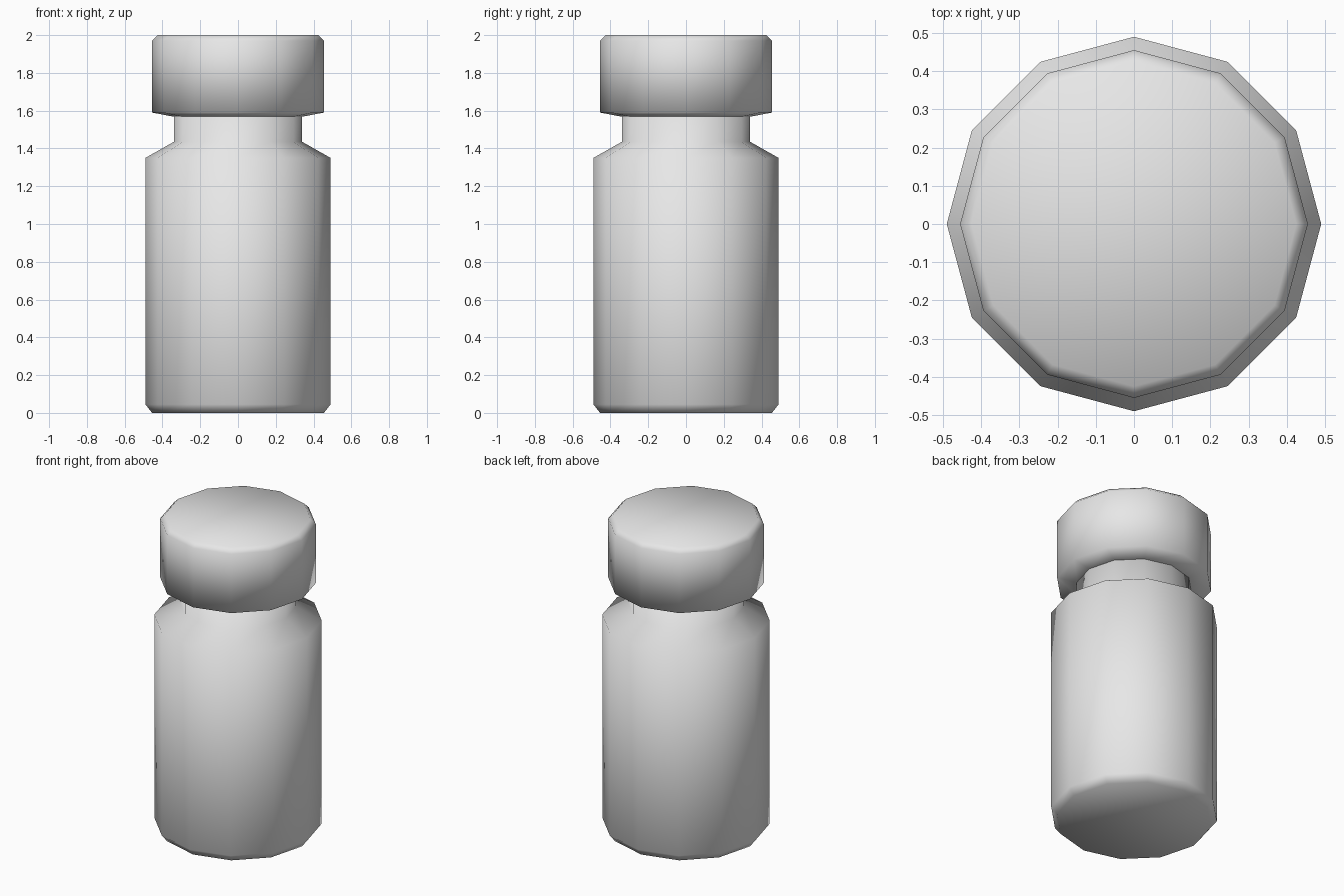
import bpy
import bmesh
from math import cos, sin, tau

cube = bpy.data.objects.get("Cube")
if cube:
    bpy.data.objects.remove(cube, do_unlink=True)

SIDES = 12

# Single plain grey
grey = bpy.data.materials.new("light_grey")
grey.use_nodes = True
colour = (0.8, 0.8, 0.8, 1)
grey.diffuse_color = colour
grey.node_tree.nodes["Principled BSDF"].inputs["Base Color"].default_value = colour


def turned_part(name, profile):
    """Closed turned solid from (radius, height) points, bottom to top."""
    bm = bmesh.new()
    rings = [[bm.verts.new((r * cos(tau * i / SIDES), r * sin(tau * i / SIDES), z))
              for i in range(SIDES)] for r, z in profile]
    for low, high in zip(rings, rings[1:]):
        for i in range(SIDES):
            j = (i + 1) % SIDES
            bm.faces.new((low[i], low[j], high[j], high[i]))
    bm.faces.new(rings[0][::-1])
    bm.faces.new(rings[-1])
    for face in bm.faces:
        face.smooth = True
    mesh = bpy.data.meshes.new(name)
    bm.to_mesh(mesh)
    bm.free()
    mesh.materials.append(grey)
    obj = bpy.data.objects.new(name, mesh)
    bpy.context.collection.objects.link(obj)
    return obj


# Bottle with chamfered base, sloped shoulder and neck
turned_part("bottle_body", [(0.455, 0), (0.49, 0.045), (0.49, 1.35),
                            (0.34, 1.435), (0.34, 1.6)])

# Wide cap with a shallow sloped underside and chamfered top
turned_part("bottle_cap", [(0.335, 1.567), (0.455, 1.59),
                           (0.455, 1.97), (0.425, 2)])
